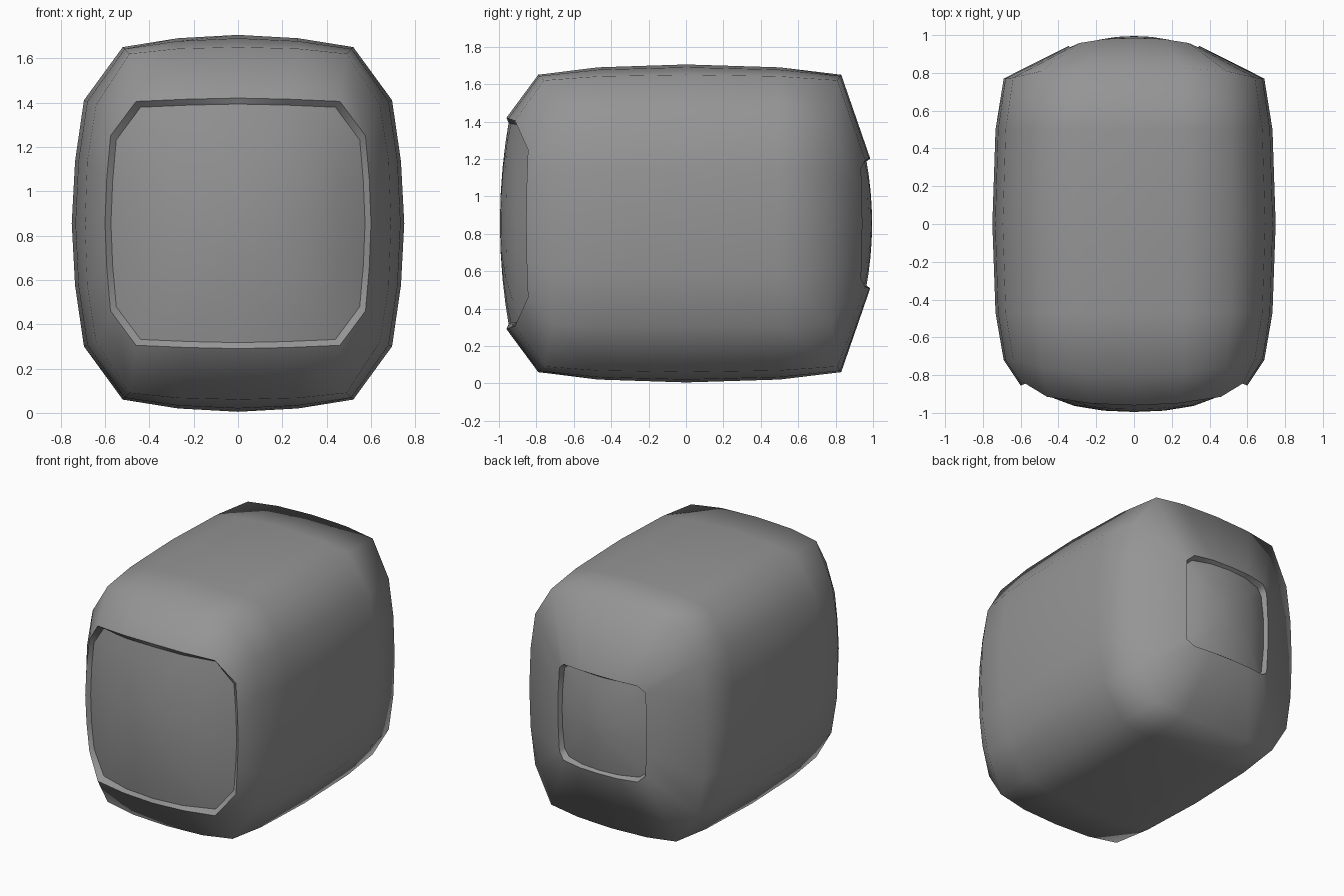
import bpy, bmesh

if "Cube" in bpy.data.objects:
    bpy.data.objects.remove(bpy.data.objects["Cube"], do_unlink=True)

MID_Z = 0.855

grey = bpy.data.materials.new("plain grey")
grey.use_nodes = True
colour = (0.3, 0.3, 0.3, 1)
grey.diffuse_color = colour
grey.node_tree.nodes["Principled BSDF"].inputs["Base Color"].default_value = colour

# Quarter sections (x, z), from top centre to side centre
MIDDLE = [(0, .85), (.27, .835), (.52, .795), (.695, .555), (.735, .28), (.75, 0)]
END = [(0, .795), (.27, .788), (.49, .765), (.64, .535), (.68, .28), (.69, 0)]
FRONT_HOLE = [(0, .565), (.23, .56), (.46, .55), (.575, .395), (.592, .2), (.6, 0)]
BACK_HOLE = [(0, .347), (.15, .346), (.29, .34), (.338, .295), (.344, .14), (.345, 0)]


def blend(t):
    return [(a + (c - a) * t, b + (d - b) * t)
            for (a, b), (c, d) in zip(MIDDLE, END)]


def front_panel(x, z):
    return -(.995 - .244 * x**2 - .763 * x**4 - .16 * z**2)


def back_panel(x, z):
    return .995 - .5 * x**2 - 2 * x**4 - .27 * z**2


bm = bmesh.new()


def ring(quarter, depths):
    """Mirror a quarter section into a closed loop of vertices."""
    pts = [(x, y, z) for (x, z), y in zip(quarter, depths)]
    half = pts + [(x, y, -z) for x, y, z in pts[-2::-1]]
    loop = half + [(-x, y, z) for x, y, z in half[-2:0:-1]]
    return [bm.verts.new((x, y, z + MID_Z)) for x, y, z in loop]


def bridge(a, b):
    n = len(a)
    for i in range(n):
        j = (i + 1) % n
        bm.faces.new((a[i], a[j], b[j], b[i]))


def crease(loop):
    for i, v in enumerate(loop):
        bm.edges.get((v, loop[i - 1])).smooth = False


def recess(end, hole, depths, surface, inset):
    """Shell end, sharp opening rim and the bulged panel set inside it."""
    outer = ring(hole, depths)
    bridge(end, outer)
    w, h = hole[-1][0], hole[0][1]
    previous = outer
    for scale in (1, .8, .55, .28):
        q = [(x * (1 - inset / w) * scale, z * (1 - inset / h) * scale)
             for x, z in hole]
        loop = ring(q, [surface(x, z) for x, z in q])
        bridge(previous, loop)
        if scale == 1:
            crease(outer)
            crease(loop)
        previous = loop
    centre = bm.verts.new((0, surface(0, 0), MID_Z))
    for i, v in enumerate(previous):
        bm.faces.new((previous[i - 1], v, centre))


# Bulged shell, ring by ring from front to back
front_end = ring(END, (-.79, -.785, -.76, -.715, -.72, -.72))
back_end = ring(END, (.83, .825, .81, .775, .77, .77))
loops = [front_end] + [ring(blend(t), [y] * len(MIDDLE))
                       for y, t in ((-.47, .28), (0, 0), (.5, .28))] + [back_end]
for a, b in zip(loops, loops[1:]):
    bridge(a, b)

# Large front recess and small back recess
recess(front_end, FRONT_HOLE, (-.96, -.95, -.915, -.845, -.852, -.855), front_panel, .027)
recess(back_end, BACK_HOLE, (.985, .98, .958, .936, .94, .943), back_panel, .015)

bmesh.ops.recalc_face_normals(bm, faces=bm.faces)
for f in bm.faces:
    f.smooth = True
mesh = bpy.data.meshes.new("rounded_housing")
bm.to_mesh(mesh)
bm.free()
mesh.materials.append(grey)
housing = bpy.data.objects.new("rounded_housing", mesh)
bpy.context.collection.objects.link(housing)

# Keep the broad faces visually flat
weighted = housing.modifiers.new("weighted_normals", "WEIGHTED_NORMAL")
weighted.keep_sharp = True
